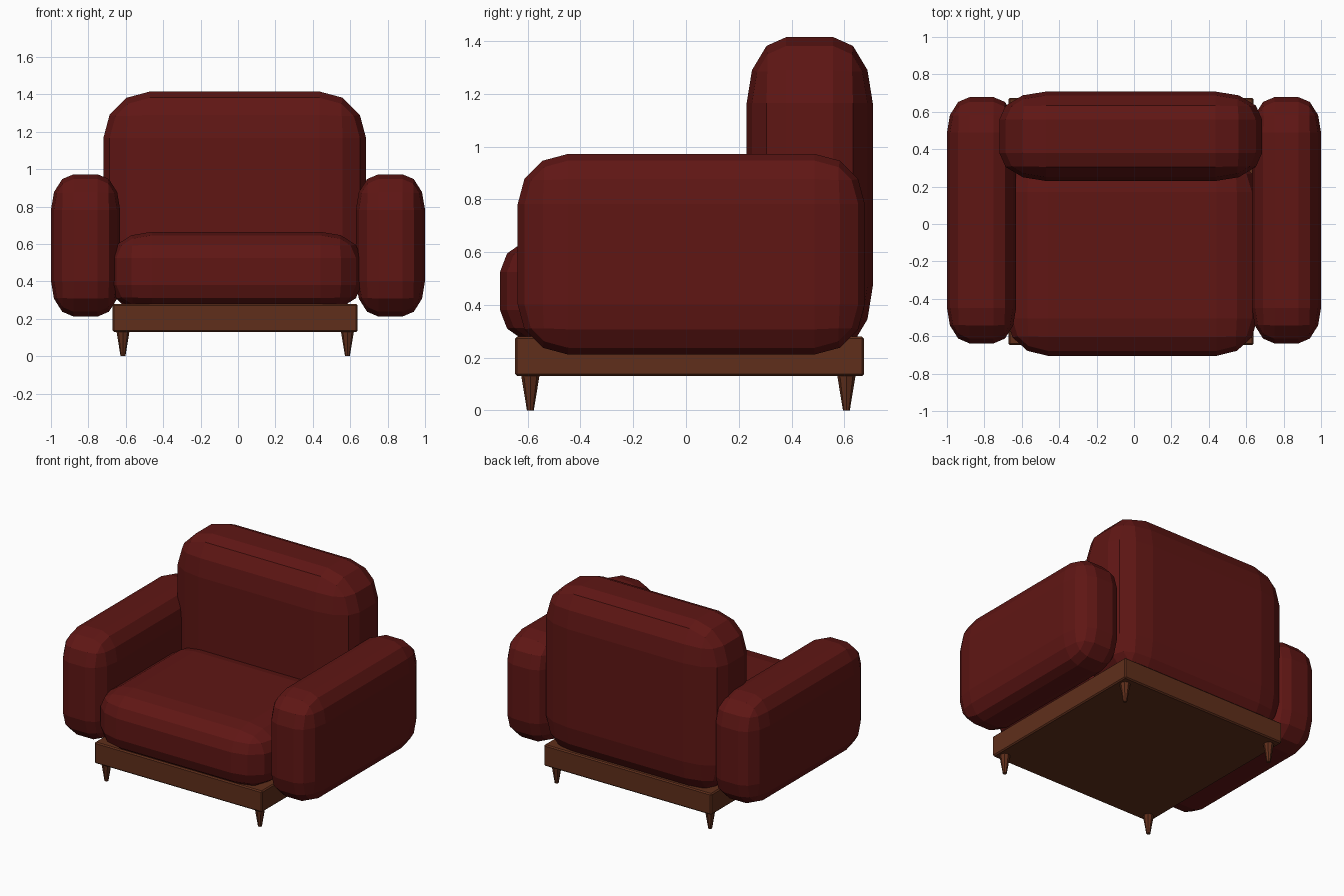
import bpy, bmesh
from mathutils import Matrix, Vector

if "Cube" in bpy.data.objects:
    bpy.data.objects.remove(bpy.data.objects["Cube"])


def material(name, rgb):
    m = bpy.data.materials.new(name)
    m.diffuse_color = (*rgb, 1)
    m.use_nodes = True
    m.node_tree.nodes["Principled BSDF"].inputs["Base Color"].default_value = m.diffuse_color
    return m


RED = material("red_fabric", (0.115, 0.008, 0.007))
WOOD = material("brown_wood", (0.115, 0.028, 0.011))
CX = -0.015  # frame, seat and back sit slightly off centre


def finish(bm, name, mat):
    bmesh.ops.recalc_face_normals(bm, faces=bm.faces)
    me = bpy.data.meshes.new(name)
    bm.to_mesh(me)
    bm.free()
    me.materials.append(mat)
    ob = bpy.data.objects.new(name, me)
    bpy.context.collection.objects.link(ob)
    return ob


def rounded_box(name, lo, hi, radii, mat, segments=3):
    """Box between two corners, edges rounded with a radius per axis."""
    lo, hi, r = Vector(lo), Vector(hi), Vector(radii)
    size = hi - lo
    bm = bmesh.new()
    bmesh.ops.create_cube(bm, size=1)
    bmesh.ops.scale(bm, verts=bm.verts, vec=[s / k for s, k in zip(size, r)])
    bmesh.ops.bevel(bm, geom=bm.edges[:], offset=1, segments=segments,
                    profile=0.5, affect='EDGES', clamp_overlap=False)
    bmesh.ops.scale(bm, verts=bm.verts, vec=r)
    bmesh.ops.translate(bm, verts=bm.verts, vec=(lo + hi) / 2)
    return finish(bm, name, mat)


# Cushions
rounded_box("seat", (-0.68, -0.705, 0.24), (0.66, 0.37, 0.665), (0.22, 0.20, 0.14), RED)
rounded_box("back_cushion", (-0.72, 0.23, 0.22), (0.685, 0.708, 1.415), (0.25, 0.15, 0.25), RED)

# Armrests
rounded_box("right_arm", (0.63, -0.638, 0.212), (1.0, 0.678, 0.972), (0.12, 0.19, 0.19), RED)
rounded_box("left_arm", (-1.0, -0.638, 0.212), (-0.63, 0.678, 0.972), (0.12, 0.19, 0.19), RED)

# Wooden frame
rounded_box("base_frame", (-0.67, -0.648, 0.13), (0.64, 0.675, 0.28), (0.008, 0.008, 0.008), WOOD, 1)

# Tapered legs
for fb, y in (("front", -0.59), ("back", 0.608)):
    for side, x in (("left", CX - 0.6), ("right", CX + 0.6)):
        bm = bmesh.new()
        bmesh.ops.create_cone(bm, cap_ends=True, segments=8, radius1=0.013,
                              radius2=0.036, depth=0.14,
                              matrix=Matrix.Translation((x, y, 0.07)))
        finish(bm, f"{fb}_{side}_leg", WOOD)
